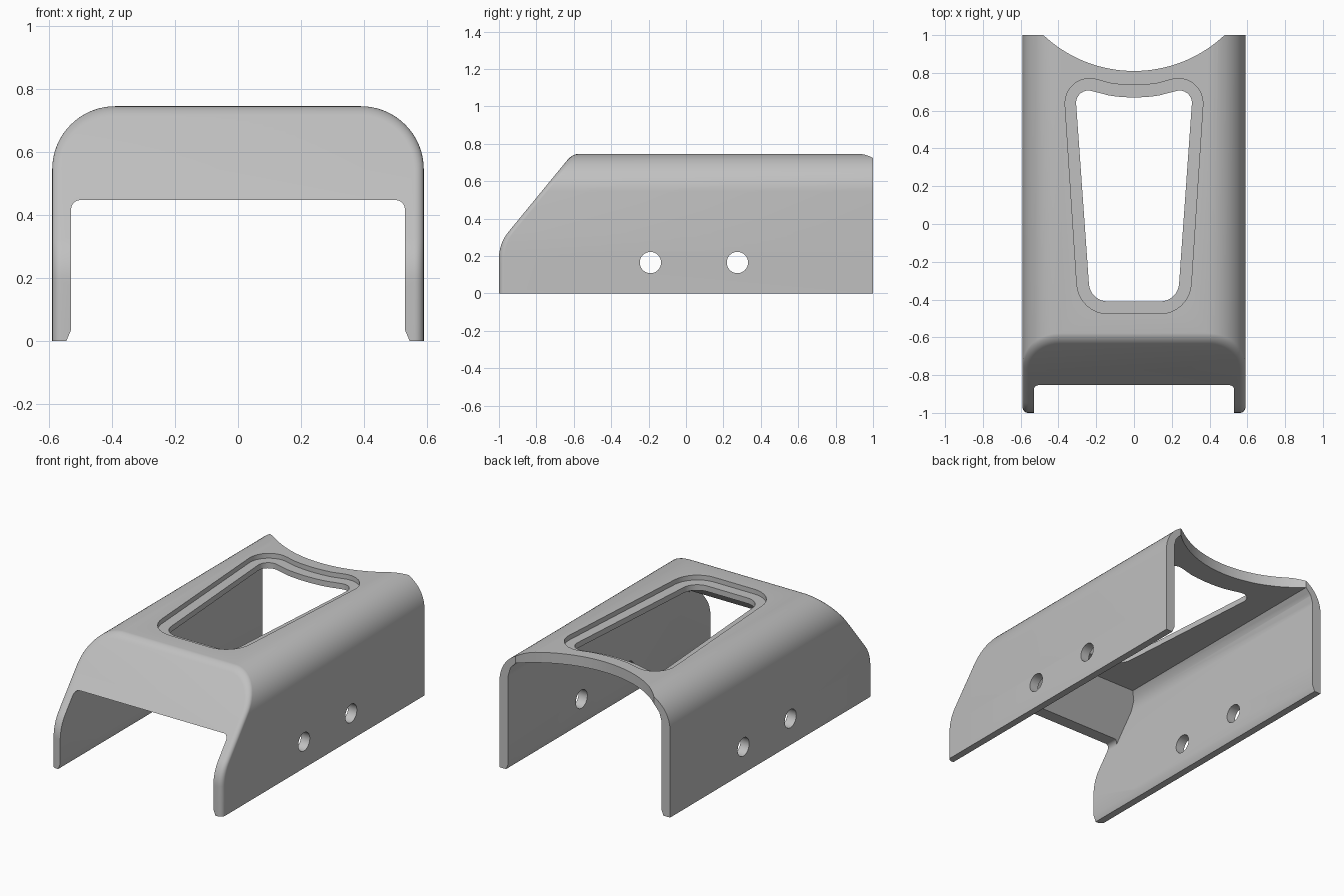
import bpy, bmesh, math
from mathutils import Vector

cube = bpy.data.objects.get("Cube")
if cube:
    bpy.data.objects.remove(cube, do_unlink=True)

grey = bpy.data.materials.new("plain_grey")
grey.use_nodes = True
COLOUR = (0.53, 0.53, 0.53, 1)
grey.diffuse_color = COLOUR
grey.node_tree.nodes["Principled BSDF"].inputs["Base Color"].default_value = COLOUR


def rounded(a, corner, b, r, steps=8):
    """Circular fillet of radius r where a-corner-b meet."""
    c = Vector(corner)
    u, v = (Vector(a) - c).normalized(), (Vector(b) - c).normalized()
    half = u.angle(v) / 2
    t, w = r / math.tan(half), math.sin(half)
    p, q = c + u * t, c + v * t
    pts = []
    for i in range(steps + 1):
        s = i / steps
        k0, k1, k2 = (1 - s) ** 2, 2 * w * s * (1 - s), s * s
        pts.append(tuple((p * k0 + c * k1 + q * k2) / (k0 + k1 + k2)))
    return pts


def make_object(name, bm):
    bmesh.ops.recalc_face_normals(bm, faces=bm.faces)
    mesh = bpy.data.meshes.new(name)
    bm.to_mesh(mesh)
    bm.free()
    mesh.materials.append(grey)
    ob = bpy.data.objects.new(name, mesh)
    bpy.context.collection.objects.link(ob)
    return ob


def loft(name, layers):
    """Join mirrored half sections; each layer is (half section, y as a function of z)."""
    bm = bmesh.new()
    rings = []
    for half, y_at in layers:
        full = half + [(-x, z) for x, z in reversed(half)]
        rings.append([bm.verts.new((x, y_at(z), z)) for x, z in full])
    n = len(rings[0])
    for a, b in zip(rings, rings[1:]):
        for i in range(n):
            j = (i + 1) % n
            bm.faces.new((a[i], a[j], b[j], b[i]))
    for ring in (rings[0], rings[-1]):
        for i in range(n // 2 - 1):
            bm.faces.new((ring[i], ring[i + 1], ring[n - 2 - i], ring[n - 1 - i]))
    return make_object(name, bm)


def prism(name, outline, z0, z1):
    bm = bmesh.new()
    base = bm.faces.new([bm.verts.new((x, y, z0)) for x, y in outline])
    top = bmesh.ops.extrude_face_region(bm, geom=[base])["geom"]
    moved = [v for v in top if isinstance(v, bmesh.types.BMVert)]
    bmesh.ops.translate(bm, verts=moved, vec=(0, 0, z1 - z0))
    return make_object(name, bm)


def circle(cx, cy, r, n):
    return [(cx + r * math.cos(math.tau * i / n), cy + r * math.sin(math.tau * i / n))
            for i in range(n)]


def cut(target, cutter):
    mod = target.modifiers.new("cut", "BOOLEAN")
    mod.operation, mod.solver, mod.object = "DIFFERENCE", "EXACT", cutter
    bpy.context.view_layer.objects.active = target
    bpy.ops.object.modifier_apply(modifier=mod.name)
    bpy.data.objects.remove(cutter, do_unlink=True)


# Front profile: upright nose, soft bend, then a straight slope up to the roof
WIDTH, HEIGHT, BEND, EDGE = 0.59, 0.745, 0.2, 0.03
nose = rounded((-1, 0), (-1, 0.267), (-0.608, HEIGHT), 0.22)
profile = [(-1, 0)] + nose + [(-0.608, HEIGHT)]


def front(z):
    for (y0, z0), (y1, z1) in zip(profile, profile[1:]):
        if z <= z1 + 1e-6:
            return y0 + (y1 - y0) * (z - z0) / (z1 - z0)
    return profile[-1][0]


def shell_section(inset):
    w, h = WIDTH - inset, HEIGHT - inset
    wall = [(w, z) for _, z in profile[:-1]]
    return wall + rounded((w, 0), (w, h), (0, h), BEND - inset, 16)


# Outer shell with a softened front edge
layers = [(shell_section(0), lambda z: 1.0)]
for i in range(7):
    a = math.pi / 2 * i / 6
    inset, back = EDGE * (1 - math.cos(a)), EDGE * (1 - math.sin(a))
    layers.append((shell_section(inset), lambda z, b=back: front(z) + b))
housing = loft("housing_shell", layers)

# Hollow interior and the opening below the sloped front panel
INNER, OPEN_TOP = 0.53, 0.447
foot = [(0.56, -0.035), (INNER, 0.035)]
inside = foot + [(INNER, 0.59), (0.515, 0.64), (0.48, 0.68)]
cut(housing, loft("interior_cutter", [
    (inside, lambda z: -0.774 + (z - OPEN_TOP) * 0.82), (inside, lambda z: 1.2)]))
mouth = foot + rounded((INNER, 0), (INNER, OPEN_TOP), (0, OPEN_TOP), 0.03)
cut(housing, loft("front_opening_cutter", [
    (mouth, lambda z: -1.2), (mouth, lambda z: -0.6)]))

# Curved notch in the back of the roof
ARC_Y = 1.51
cut(housing, prism("back_notch_cutter", circle(0, ARC_Y, 0.70, 128), 0.3, 1))


# Tapered roof window with a stepped rim; its back edge follows the notch
def window(name, grow, z0, z1):
    arc_r, y0 = 0.84 - grow, -0.41 - grow
    x0, x1 = 0.232 + grow * 0.93, 0.313 + grow

    def arc(x):
        return (x, ARC_Y - math.sqrt(arc_r ** 2 - x * x))
    low, high, mid = (x0, y0), arc(x1), 0.16
    half = rounded((0, y0), low, high, 0.1 + grow)
    half += rounded(low, high, arc(mid), 0.065 + grow)
    half += [arc(mid * (1 - i / 6)) for i in range(1, 6)]
    outline = half + [arc(0)] + [(-x, y) for x, y in reversed(half)]
    return prism(name, outline, z0, z1)


cut(housing, window("window_rim_cutter", 0.065, HEIGHT - 0.03, 0.9))
cut(housing, window("window_cutter", 0, 0.6, 0.9))

# Two round holes through both side walls
for y in (-0.19, 0.275):
    drill = prism("side_hole_cutter", circle(0, 0, 0.057, 40), -1, 1)
    drill.rotation_euler = (0, math.pi / 2, 0)
    drill.location = (0, y, 0.165)
    bpy.context.view_layer.update()
    cut(housing, drill)

# Smooth the bends, keep cut edges crisp
bpy.ops.object.select_all(action="DESELECT")
housing.select_set(True)
bpy.context.view_layer.objects.active = housing
bpy.ops.object.shade_smooth_by_angle(angle=math.radians(25))
